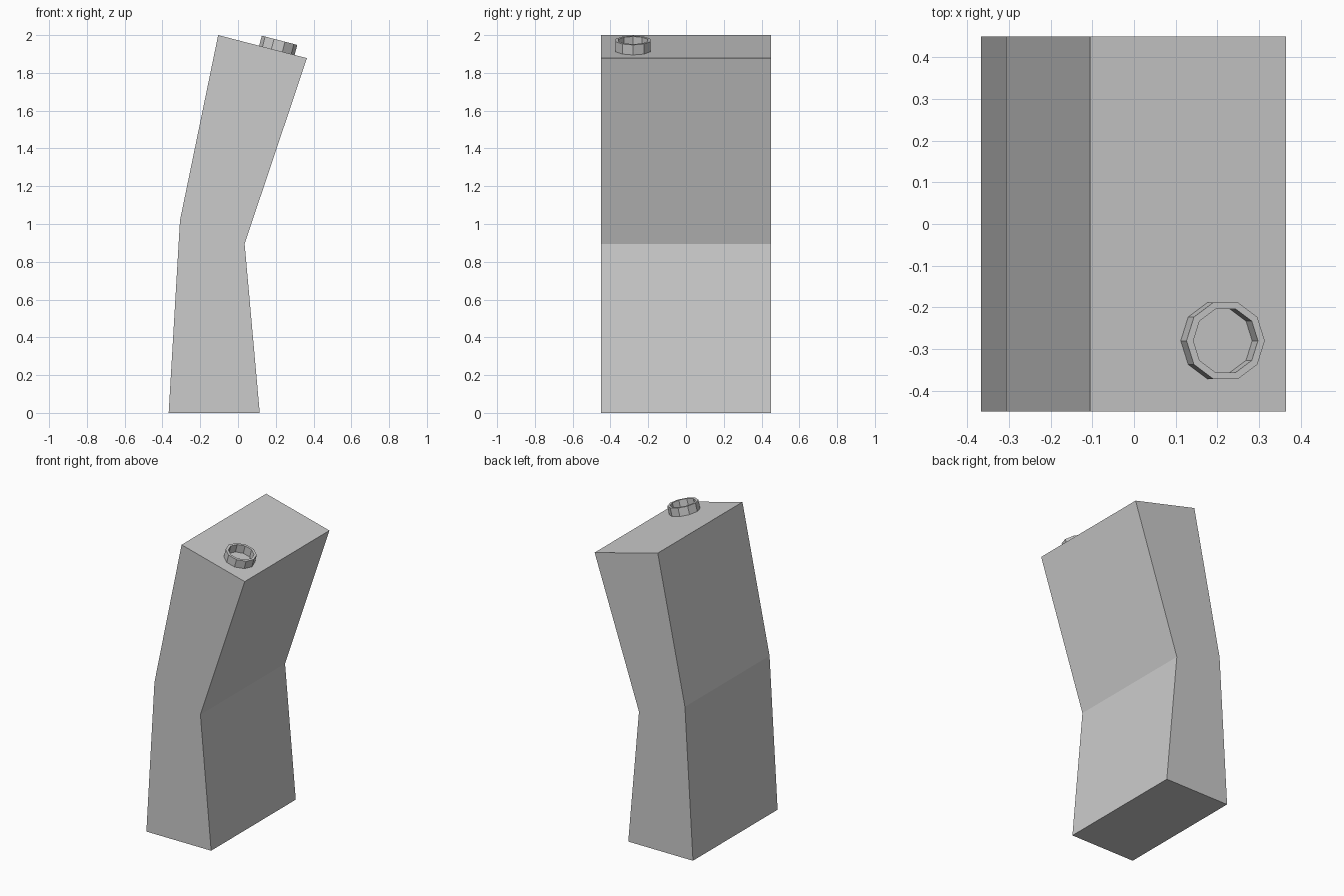
import bpy, bmesh, math
from mathutils import Matrix

if "Cube" in bpy.data.objects:
    bpy.data.objects.remove(bpy.data.objects["Cube"])


def finish(bm, name):
    bmesh.ops.recalc_face_normals(bm, faces=bm.faces)
    mesh = bpy.data.meshes.new(name)
    bm.to_mesh(mesh)
    bm.free()
    obj = bpy.data.objects.new(name, mesh)
    bpy.context.collection.objects.link(obj)
    return obj


# Bent body: side profile extruded along y
profile = [(-0.367, 0), (0.115, 0), (0.035, 0.895), (0.365, 1.878),
           (-0.105, 2.0), (-0.307, 1.02)]
bm = bmesh.new()
face = bm.faces.new([bm.verts.new((x, -0.45, z)) for x, z in profile])
ext = bmesh.ops.extrude_face_region(bm, geom=[face], use_keep_orig=True)
bmesh.ops.translate(bm, vec=(0, 0.9, 0),
                    verts=[v for v in ext["geom"] if isinstance(v, bmesh.types.BMVert)])
finish(bm, "body")

# Ten-sided collar standing on the sloped top
SIDES, OUTER, INNER, HEIGHT = 10, 0.097, 0.080, 0.055
section = [(OUTER, -0.003), (OUTER, HEIGHT), (INNER, HEIGHT), (INNER, -0.003)]
bm = bmesh.new()
rings = []
for i in range(SIDES):
    a = 2 * math.pi * i / SIDES
    rings.append([bm.verts.new((r * math.cos(a), r * math.sin(a), z)) for r, z in section])
for i in range(SIDES):
    p, q = rings[i], rings[(i + 1) % SIDES]
    for j in range(4):
        k = (j + 1) % 4
        bm.faces.new((p[j], q[j], q[k], p[k]))
collar = finish(bm, "top_collar")
tilt = math.atan2(2.0 - 1.878, 0.365 + 0.105)
collar.matrix_world = (Matrix.Translation((0.206, -0.28, 1.9193))
                       @ Matrix.Rotation(tilt, 4, 'Y'))
